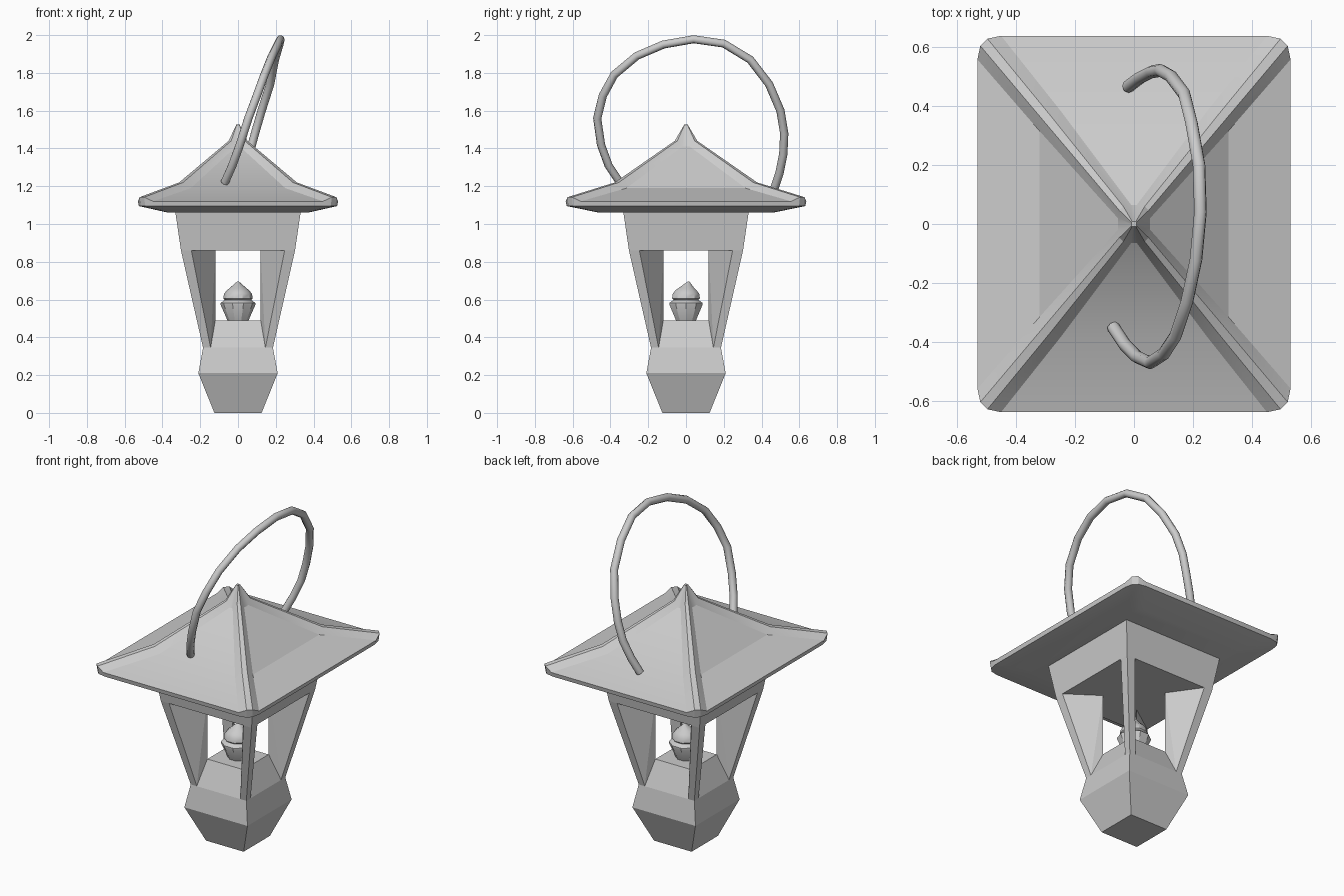
import bpy, bmesh, math
from mathutils import Vector

if "Cube" in bpy.data.objects:
    bpy.data.objects.remove(bpy.data.objects["Cube"])


def finish(name, bm, smooth=None):
    bmesh.ops.recalc_face_normals(bm, faces=bm.faces)
    me = bpy.data.meshes.new(name)
    bm.to_mesh(me)
    bm.free()
    ob = bpy.data.objects.new(name, me)
    bpy.context.collection.objects.link(ob)
    if smooth:
        smooth_by_angle(ob, smooth)
    return ob


def smooth_by_angle(ob, deg):
    bpy.ops.object.select_all(action='DESELECT')
    ob.select_set(True)
    bpy.context.view_layer.objects.active = ob
    bpy.ops.object.shade_smooth_by_angle(angle=math.radians(deg))


def loft(name, rings, smooth=None):
    """Skin a stack of closed rings and cap both ends."""
    bm = bmesh.new()
    loops = [[bm.verts.new(p) for p in ring] for ring in rings]
    n = len(loops[0])
    for a, b in zip(loops, loops[1:]):
        for i in range(n):
            j = (i + 1) % n
            bm.faces.new((a[i], a[j], b[j], b[i]))
    bm.faces.new(loops[0][::-1])
    bm.faces.new(loops[-1])
    return finish(name, bm, smooth)


def square(r, z):
    return [(r, r, z), (-r, r, z), (-r, -r, z), (r, -r, z)]


def circle(r, z, y=0, n=10):
    return [(r * math.cos(math.tau * i / n), y + r * math.sin(math.tau * i / n), z)
            for i in range(n)]


def ribbed_rect(hx, hy, z, w, h):
    """Rectangle whose corners carry a raised hip rib of width w, height h."""
    corner = [(hx, hy - w, z), (hx - .12 * w, hy - .42 * w, z + h),
              (hx - .42 * w, hy - .12 * w, z + h), (hx - w, hy, z)]
    pts = []
    for sx, sy in ((1, 1), (-1, 1), (-1, -1), (1, -1)):
        c = [(x * sx, y * sy, q) for x, y, q in corner]
        pts += c if sx * sy > 0 else c[::-1]
    return pts


# Tapered base with the pedestal inside the windows
loft("base", [square(.125, 0), square(.21, .21), square(.185, .345), square(.12, .49)])

# Solid band above the windows
loft("upper_band", [square(.302, .86), square(.332, 1.065)])

# Four wedge-shaped corner posts
post = [(.302, .302, .86), (.247, .302, .86), (.302, .247, .86), (.12, .12, .86),
        (.12, .12, .49), (.185, .185, .345), (.145, .185, .345), (.185, .145, .345)]
for name, sx, sy in (("front_left", -1, -1), ("front_right", 1, -1),
                     ("back_left", -1, 1), ("back_right", 1, 1)):
    bm = bmesh.new()
    for x, y, z in post:
        bm.verts.new((x * sx, y * sy, z))
    bmesh.ops.convex_hull(bm, input=bm.verts)
    finish(name + "_post", bm)

# Flared hip roof with raised ribs and a pointed peak
loft("roof", [ribbed_rect(.37, .46, 1.06, .05, 0),
              ribbed_rect(.525, .632, 1.095, .08, 0),
              ribbed_rect(.53, .637, 1.12, .08, .022),
              ribbed_rect(.32, .385, 1.19, .07, .03),
              ribbed_rect(.055, .065, 1.41, .045, .03),
              ribbed_rect(.009, .009, 1.525, .007, .003)], 20)

# Candle cup and flame
loft("candle", [circle(.055, .488), circle(.092, .572), circle(.092, .582),
                circle(.07, .598), circle(.078, .606), circle(.074, .63),
                circle(.06, .648), circle(.045, .66, .002), circle(.004, .696, .014)], 30)

# Tilted carrying handle
path = [(-.07, -.35, 1.22), (-.03, -.41, 1.31), (.01, -.45, 1.42), (.055, -.47, 1.56),
        (.10, -.44, 1.68), (.14, -.38, 1.79), (.18, -.26, 1.89), (.21, -.12, 1.95),
        (.225, .04, 1.978), (.22, .20, 1.955), (.195, .34, 1.87), (.17, .44, 1.74),
        (.125, .50, 1.60), (.09, .52, 1.48), (.06, .515, 1.37), (.02, .495, 1.27),
        (-.02, .465, 1.18)]
cu = bpy.data.curves.new("handle", 'CURVE')
cu.dimensions = '3D'
cu.bevel_depth = .022
cu.bevel_resolution = 2
cu.use_fill_caps = True
sp = cu.splines.new('POLY')
sp.points.add(len(path) - 1)
for p, co in zip(sp.points, path):
    p.co = (*co, 1)
handle = bpy.data.objects.new("handle", cu)
bpy.context.collection.objects.link(handle)
bpy.ops.object.select_all(action='DESELECT')
handle.select_set(True)
bpy.context.view_layer.objects.active = handle
bpy.ops.object.convert(target='MESH')
smooth_by_angle(bpy.context.view_layer.objects.active, 50)
